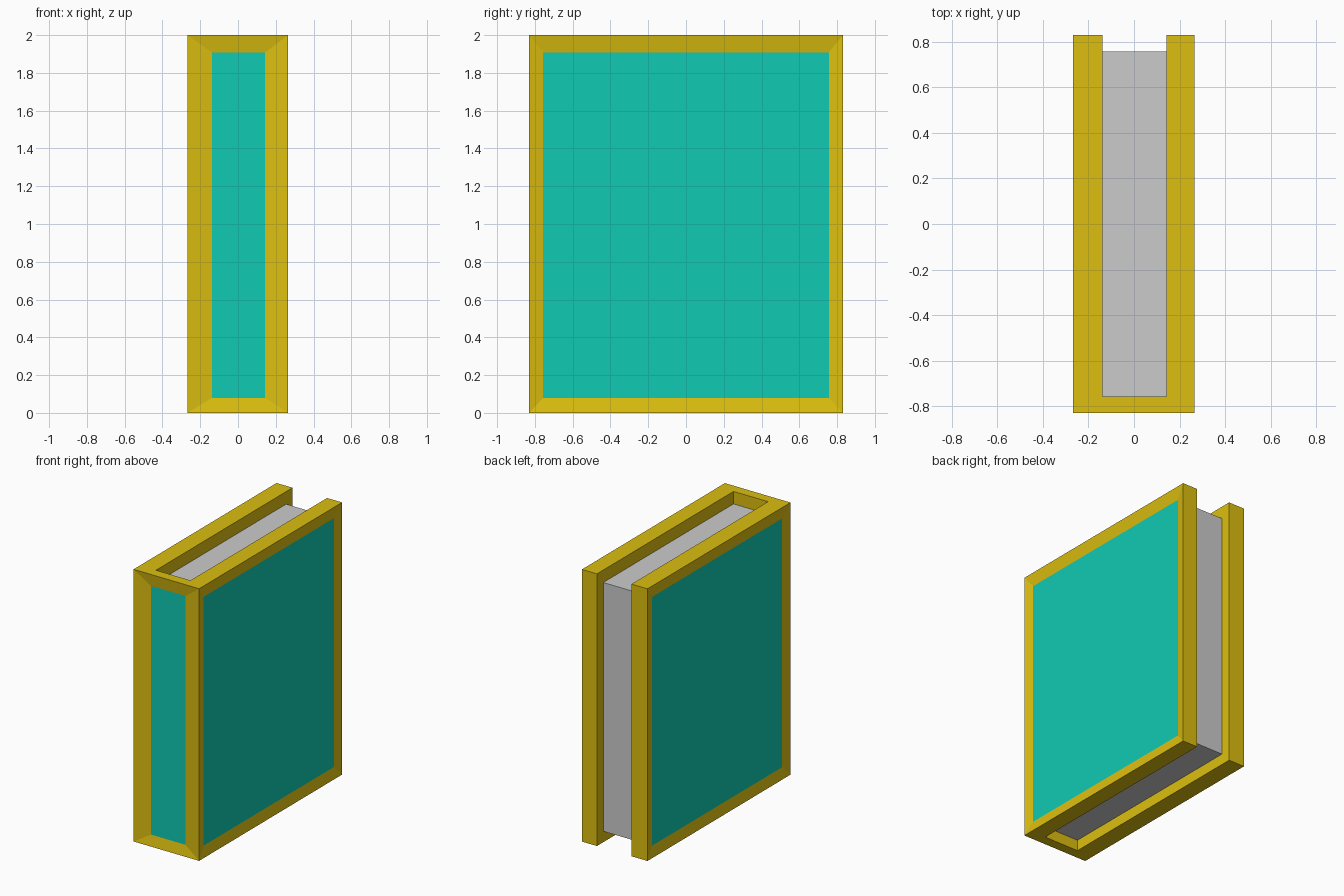
import bpy, bmesh
from mathutils import Vector

if "Cube" in bpy.data.objects:
    bpy.data.objects.remove(bpy.data.objects["Cube"])


def material(name, color):
    m = bpy.data.materials.new(name)
    m.diffuse_color = color
    m.use_nodes = True
    m.node_tree.nodes["Principled BSDF"].inputs["Base Color"].default_value = m.diffuse_color
    return m


def add_object(name, bm, mats=()):
    mesh = bpy.data.meshes.new(name)
    bm.to_mesh(mesh)
    bm.free()
    for m in mats:
        mesh.materials.append(m)
    obj = bpy.data.objects.new(name, mesh)
    bpy.context.collection.objects.link(obj)


def recess_panel(bm, normal, lo, hi, depth):
    """Inset the outermost face along normal to the bounds lo..hi, sink and colour it."""
    n = Vector(normal)
    face = max((f for f in bm.faces if f.normal.dot(n) > 0.99),
               key=lambda f: f.calc_center_median().dot(n))
    bmesh.ops.inset_individual(bm, faces=[face], thickness=0.05)
    c = face.calc_center_median()
    for v in face.verts:
        for i in range(3):
            if n[i] == 0:
                v.co[i] = lo[i] if v.co[i] < c[i] else hi[i]
        v.co -= n * depth
    face.material_index = 1


X0, X1, Y, H = -0.268, 0.265, 0.83, 2.0          # outer cover
PX0, PX1, PY, PZ0, PZ1 = -0.138, 0.143, 0.756, 0.08, 1.908  # page block
DEPTH = 0.015

gold = material("cover_gold", (0.72, 0.52, 0.005, 1))
teal = material("panel_teal", (0.005, 0.59, 0.45, 1))

# Cover: U-shaped section extruded upward, with recessed panels on three sides
bm = bmesh.new()
section = [(X0, -Y), (X1, -Y), (X1, Y), (PX1, Y),
           (PX1, -PY), (PX0, -PY), (PX0, Y), (X0, Y)]
base = bm.faces.new([bm.verts.new((x, y, 0)) for x, y in section])
ext = bmesh.ops.extrude_face_region(bm, geom=[base], use_keep_orig=True)
top = [g for g in ext["geom"] if isinstance(g, bmesh.types.BMVert)]
bmesh.ops.translate(bm, verts=top, vec=(0, 0, H))
bmesh.ops.recalc_face_normals(bm, faces=bm.faces[:])
for normal in ((1, 0, 0), (-1, 0, 0), (0, -1, 0)):
    recess_panel(bm, normal, (PX0, -PY, PZ0), (PX1, PY, PZ1), DEPTH)
add_object("book_cover", bm, (gold, teal))

# Page block
bm = bmesh.new()
bmesh.ops.create_cube(bm, size=1)
bmesh.ops.scale(bm, verts=bm.verts, vec=(PX1 - PX0, 2 * PY, PZ1 - PZ0))
bmesh.ops.translate(bm, verts=bm.verts, vec=((PX0 + PX1) / 2, 0, (PZ0 + PZ1) / 2))
add_object("pages", bm)
